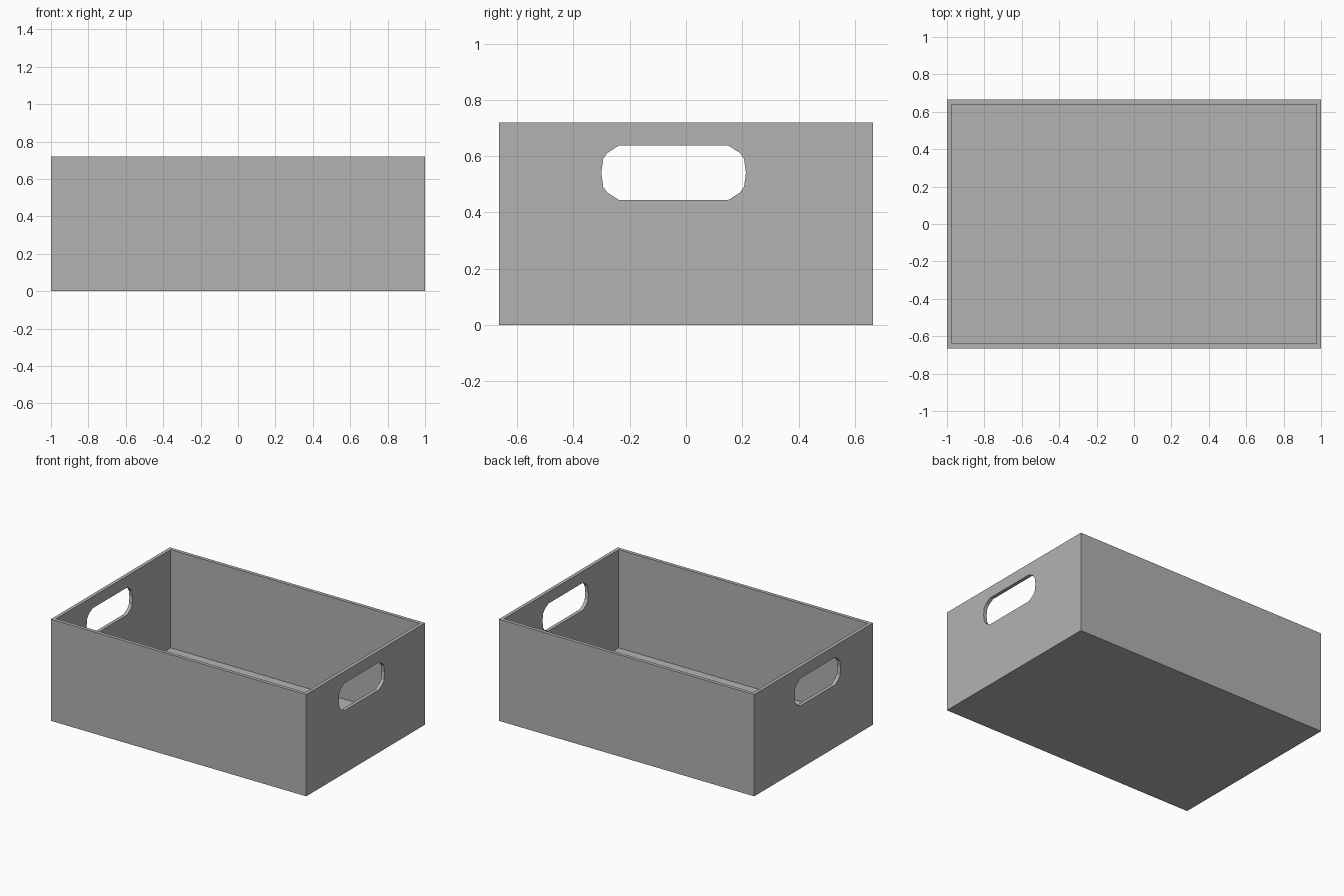
import bpy
import bmesh
from mathutils import Vector

cube = bpy.data.objects.get("Cube")
if cube:
    bpy.data.objects.remove(cube, do_unlink=True)

LENGTH, WIDTH, HEIGHT, WALL = 2.0, 1.33, 0.72, 0.025
HANDLE_Y, HANDLE_Z = -0.044, 0.541

grey = bpy.data.materials.new("plain grey")
grey.use_nodes = True
colour = (0.448, 0.448, 0.448, 1)
grey.diffuse_color = colour
grey.node_tree.nodes["Principled BSDF"].inputs["Base Color"].default_value = colour


def make_object(name, bm):
    bmesh.ops.recalc_face_normals(bm, faces=bm.faces)
    mesh = bpy.data.meshes.new(name)
    bm.to_mesh(mesh)
    bm.free()
    mesh.materials.append(grey)
    obj = bpy.data.objects.new(name, mesh)
    bpy.context.collection.objects.link(obj)
    return obj


# Open crate: a box whose top is inset for the rim and pushed down to the floor
bm = bmesh.new()
bmesh.ops.create_cube(bm, size=1)
bmesh.ops.scale(bm, vec=(LENGTH, WIDTH, HEIGHT), verts=bm.verts)
bmesh.ops.translate(bm, vec=(0, 0, HEIGHT / 2), verts=bm.verts)
top = max(bm.faces, key=lambda f: f.calc_center_median().z)
bmesh.ops.inset_region(bm, faces=[top], thickness=WALL, use_even_offset=True)
cavity = bmesh.ops.extrude_discrete_faces(bm, faces=[top])["faces"][0]
bmesh.ops.translate(bm, vec=(0, 0, WALL - HEIGHT), verts=cavity.verts)
crate = make_object("crate", bm)

# Handle cutter: one rounded corner mirrored to a full outline, run through both ends
corner = [(0.257, 0), (0.25, 0.05), (0.235, 0.071), (0.193, 0.0975)]
half = corner + [(-y, z) for y, z in reversed(corner)]
outline = half + [(-y, -z) for y, z in half[1:-1]]
bm = bmesh.new()
face = bm.faces.new([bm.verts.new((-LENGTH, HANDLE_Y + y, HANDLE_Z + z)) for y, z in outline])
sweep = bmesh.ops.extrude_face_region(bm, geom=[face])["geom"]
bmesh.ops.translate(bm, vec=Vector((2 * LENGTH, 0, 0)),
                    verts=[g for g in sweep if isinstance(g, bmesh.types.BMVert)])
cutter = make_object("handle_cutter", bm)
cutter.hide_render = True

# Cut the hand holes, then drop the cutter
cut = crate.modifiers.new("hand holes", "BOOLEAN")
cut.operation = "DIFFERENCE"
cut.solver = "EXACT"
cut.object = cutter
bpy.context.view_layer.objects.active = crate
crate.select_set(True)
bpy.ops.object.modifier_apply(modifier=cut.name)
bpy.data.objects.remove(cutter, do_unlink=True)
